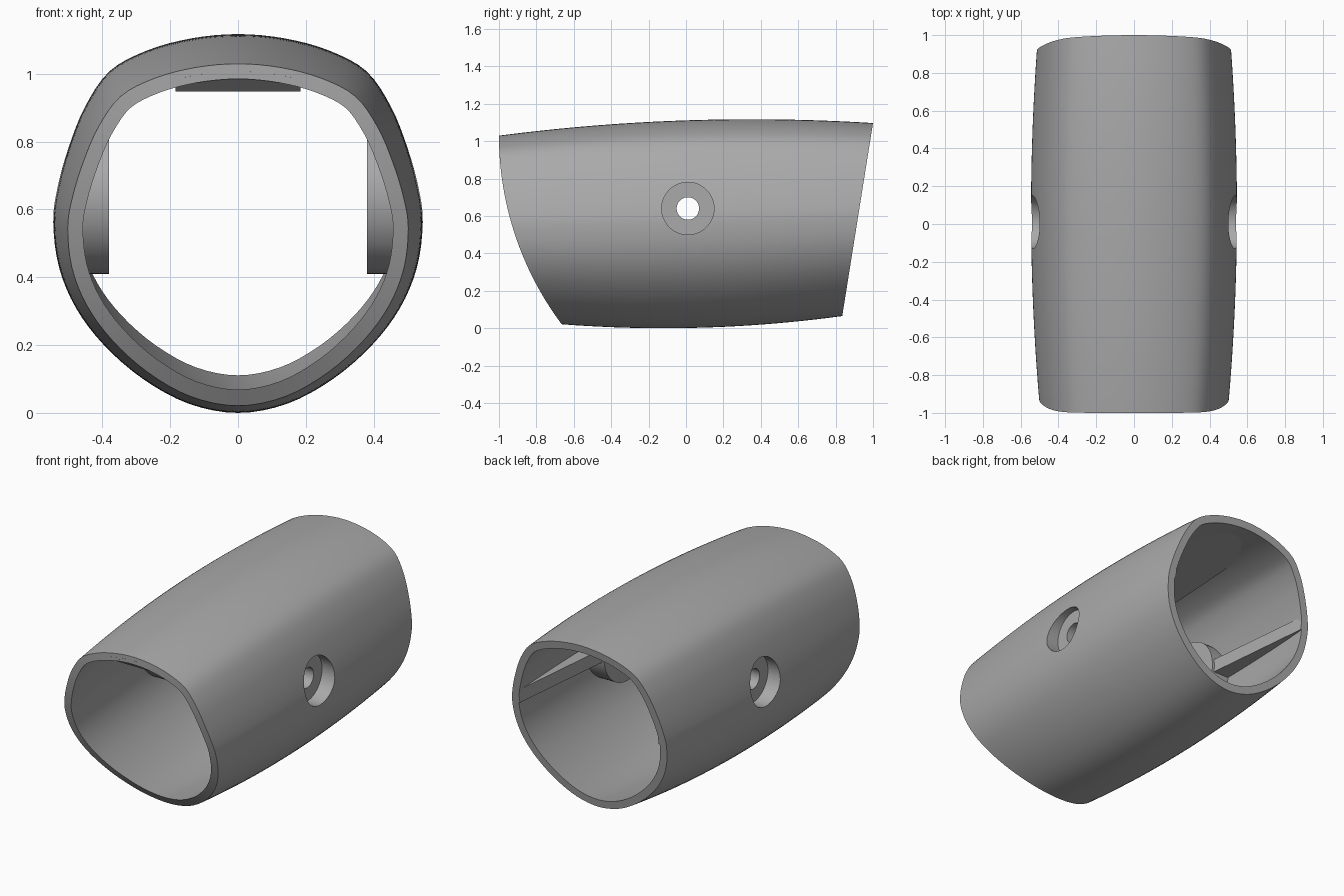
import bpy, bmesh, math
from mathutils import Vector, Matrix

if "Cube" in bpy.data.objects:
    bpy.data.objects.remove(bpy.data.objects["Cube"])

WALL = 0.045
HOLE_Y, HOLE_Z = 0.01, 0.64

grey = bpy.data.materials.new("plain grey")
grey.diffuse_color = (0.4, 0.4, 0.4, 1)
grey.use_nodes = True
grey.node_tree.nodes["Principled BSDF"].inputs["Base Color"].default_value = grey.diffuse_color

# Half cross-section at the widest station, top to bottom (x, z)
HALF = [(0, 1.115), (.14, 1.102), (.27, 1.066), (.38, 1.005), (.452, .9), (.5, .78),
        (.533, .66), (.545, .56), (.528, .43), (.478, .31), (.395, .2), (.28, .1),
        (.145, .027), (0, 0)]


def smooth_profile(sub=4):
    """Closed Catmull-Rom loop, normalised, as (point, tangent) pairs."""
    ring = HALF + [(-x, z) for x, z in HALF[-2:0:-1]]
    pts = [Vector((x / .545, z / 1.115)) for x, z in ring]
    out, n = [], len(pts)
    for i in range(n):
        a, b, c, d = (pts[(i + k) % n] for k in (-1, 0, 1, 2))
        for s in range(sub):
            t = s / sub
            p = .5 * (2*b + (c - a)*t + (2*a - 5*b + 4*c - d)*t*t + (3*b - a - 3*c + d)*t**3)
            q = .5 * ((c - a) + 2*(2*a - 5*b + 4*c - d)*t + 3*(3*b - a - 3*c + d)*t*t)
            out.append((p, q))
    return out


PROFILE = smooth_profile()


def body_point(p, q, t, inset):
    """Point on the barrel; t runs from the curved front cut to the slanted back cut."""
    y = -1 + 2 * t
    for _ in range(8):
        top = 1.117 - .048 * (y - .35) ** 2
        bottom = .071 * (y + .12) ** 2
        width = .545 - .043 * (y - .07) ** 2
        tx, tz = q.x * width, q.y * (top - bottom)
        l = math.hypot(tx, tz)
        x = p.x * width + inset * tz / l
        z = bottom + (top - bottom) * p.y - inset * tx / l
        front = -1 + 1.685 - math.sqrt(1.685 ** 2 - (1.03 - z) ** 2)
        back = .825 + .1594 * z
        y = front + (back - front) * t
    return x, y, z


def finish(bm, name):
    bmesh.ops.recalc_face_normals(bm, faces=bm.faces)
    mesh = bpy.data.meshes.new(name)
    bm.to_mesh(mesh)
    bm.free()
    ob = bpy.data.objects.new(name, mesh)
    mesh.materials.append(grey)
    bpy.context.collection.objects.link(ob)
    return ob


def skin(bm, inset, steps=40):
    rows = [[bm.verts.new(body_point(p, q, j / steps, inset)) for p, q in PROFILE]
            for j in range(steps + 1)]
    for a, b in zip(rows, rows[1:]):
        bridge(bm, a, b)
    return rows[0], rows[-1]


def bridge(bm, a, b):
    n = len(a)
    for i in range(n):
        k = (i + 1) % n
        bm.faces.new((a[i], a[k], b[k], b[i]))


def boolean(ob, other, operation):
    mod = ob.modifiers.new("cut", 'BOOLEAN')
    mod.operation, mod.object, mod.solver = operation, other, 'EXACT'
    bpy.context.view_layer.objects.active = ob
    bpy.ops.object.modifier_apply(modifier=mod.name)


def prism(name, outline, place, lo, hi):
    """Extrude a 2D outline between lo and hi; place maps (a, b, h) to xyz."""
    bm = bmesh.new()
    a = [bm.verts.new(place(u, v, lo)) for u, v in outline]
    b = [bm.verts.new(place(u, v, hi)) for u, v in outline]
    bridge(bm, a, b)
    bm.faces.new(a)
    bm.faces.new(b)
    return finish(bm, name)


def x_cylinder(name, r, x0, x1, sides=64):
    ring = [(HOLE_Y + r * math.cos(2 * math.pi * i / sides),
             HOLE_Z + r * math.sin(2 * math.pi * i / sides)) for i in range(sides)]
    return prism(name, ring, lambda u, v, h: (h, u, v), x0, x1)


# Hollow sleeve
bm = bmesh.new()
outer = skin(bm, 0)
inner = skin(bm, WALL)
for o, i in zip(outer, inner):
    bridge(bm, o, i)
sleeve = finish(bm, "sleeve")

# Solid helper that trims the inner fittings inside the wall
bm = bmesh.new()
n = len(PROFILE)
for ring in skin(bm, WALL / 2):
    for i in range(n // 2):
        quad = list(dict.fromkeys((ring[i], ring[i + 1], ring[n - i - 1], ring[(n - i) % n])))
        bm.faces.new(quad)
core = finish(bm, "trim_helper")

parts = [sleeve]
cutters = [core]

# Screw bosses, tapered ribs and screw holes on both sides
drills = [x_cylinder("hole_cutter", .06, -.9, .9)]
for side, word in ((1, "right"), (-1, "left")):
    boss = x_cylinder(word + "_boss", .23, side * .38, side * .6)
    rib = prism(word + "_rib", [(.38, .1), (.468, .98), (.6, .98), (.6, .1)],
                lambda u, v, h, s=side: (s * u, v, h), .6, .68)
    drills.append(x_cylinder(word + "_counterbore_cutter", .14, side * .455, side * .8))
    parts += [boss, rib]

# Tapered wedge under the roof
parts.append(prism("roof_wedge",
                   [(-1.05, 1.03), (-.95, .947), (.9, 1.058), (.9, 1.2), (-1.05, 1.2)],
                   lambda u, v, h: (h, u, v), -.185, .185))

for ob in parts:
    if ob is not sleeve:
        boolean(ob, core, 'INTERSECT')
    if ob.name != "roof_wedge":
        for d in drills:
            boolean(ob, d, 'DIFFERENCE')

# Remove helpers and shade
for ob in cutters + drills:
    bpy.data.objects.remove(ob)
for ob in parts:
    bpy.ops.object.select_all(action='DESELECT')
    ob.select_set(True)
    bpy.context.view_layer.objects.active = ob
    bpy.ops.object.shade_smooth_by_angle(angle=math.radians(30))
